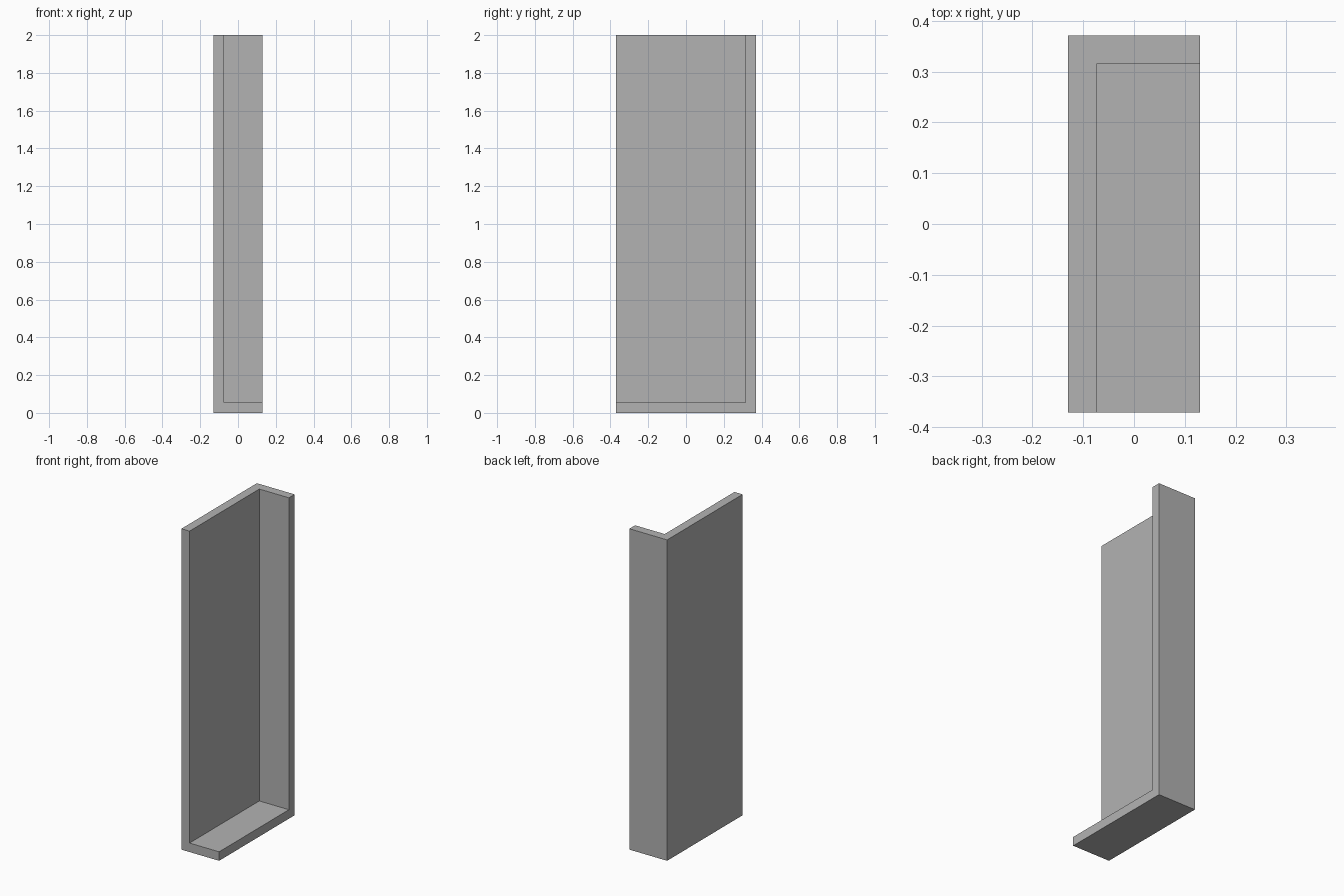
import bpy
import bmesh
from mathutils import Vector

default = bpy.data.objects.get("Cube")
if default:
    bpy.data.objects.remove(default, do_unlink=True)

SIZE = Vector((0.26, 0.743, 2.0))
WALL = 0.056

# One flat colour
grey = bpy.data.materials.new("plain_grey")
grey.use_nodes = True
colour = (0.448, 0.448, 0.448, 1)
grey.diffuse_color = colour
grey.node_tree.nodes["Principled BSDF"].inputs["Base Color"].default_value = colour

# Box shell open at the front, top and left: leaves side wall, back wall and floor
bm = bmesh.new()
bmesh.ops.create_cube(bm, size=1)
bmesh.ops.scale(bm, vec=SIZE, verts=bm.verts)
bmesh.ops.translate(bm, vec=(0, 0, SIZE.z / 2), verts=bm.verts)
bm.normal_update()
open_sides = [f for f in bm.faces
              if f.normal.x > 0.5 or f.normal.y < -0.5 or f.normal.z > 0.5]
bmesh.ops.delete(bm, geom=open_sides, context="FACES")

mesh = bpy.data.meshes.new("corner_panel")
bm.to_mesh(mesh)
bm.free()
mesh.materials.append(grey)
panel = bpy.data.objects.new("corner_panel", mesh)
bpy.context.collection.objects.link(panel)

# Give the three walls an even thickness, growing inward
solid = panel.modifiers.new("wall_thickness", "SOLIDIFY")
solid.thickness = WALL
solid.offset = -1
solid.use_even_offset = True
solid.use_quality_normals = True
